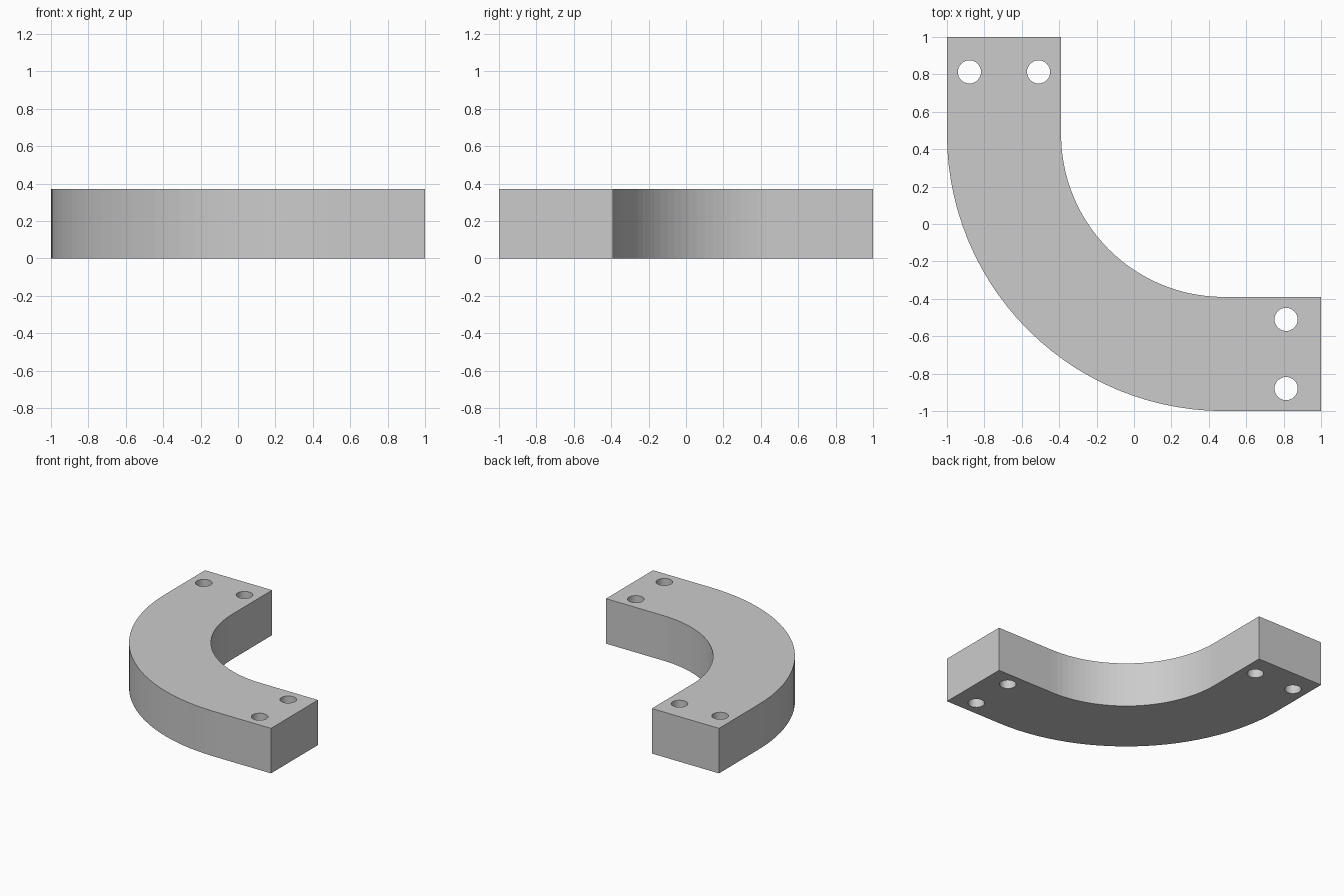
import bpy, bmesh
from math import cos, sin, pi

if "Cube" in bpy.data.objects:
    bpy.data.objects.remove(bpy.data.objects["Cube"])

HEIGHT, WIDTH, CENTRE = 0.37, 0.61, 0.48
HOLE_R, SEGS = 0.062, 28


def arc(cx, cy, r, a0, a1, n):
    return [(cx + r * cos(a0 + (a1 - a0) * i / n),
             cy + r * sin(a0 + (a1 - a0) * i / n)) for i in range(n + 1)]


def add_loop(curve, pts):
    spline = curve.splines.new('POLY')
    spline.points.add(len(pts) - 1)
    for p, (x, y) in zip(spline.points, pts):
        p.co = (x, y, 0, 1)
    spline.use_cyclic_u = True


curve = bpy.data.curves.new("elbow_profile", 'CURVE')
curve.dimensions = '2D'
curve.fill_mode = 'BOTH'
curve.extrude = HEIGHT / 2

# Bent bar outline: outer arc, straight end, inner arc, straight end
outer_r = 1 + CENTRE
inner_r = outer_r - WIDTH
inner = -1 + WIDTH
add_loop(curve, [(-1, 1)] + arc(CENTRE, CENTRE, outer_r, pi, 1.5 * pi, SEGS)
         + [(1, -1), (1, inner)]
         + arc(CENTRE, CENTRE, inner_r, 1.5 * pi, pi, SEGS) + [(inner, 1)])

# Two bolt holes through each end
for d in (-0.88, -0.51):
    for x, y in ((d, 0.813), (0.813, d)):
        add_loop(curve, arc(x, y, HOLE_R, 0, 2 * pi, 32)[:-1])

# Turn the filled profile into one solid mesh standing on the ground
bar = bpy.data.objects.new("elbow_bracket", curve)
bpy.context.collection.objects.link(bar)
bpy.context.view_layer.objects.active = bar
bar.select_set(True)
bpy.ops.object.convert(target='MESH')
bar = bpy.context.object
bar.name = "elbow_bracket"
bm = bmesh.new()
bm.from_mesh(bar.data)
bmesh.ops.remove_doubles(bm, verts=bm.verts, dist=0.0001)
bmesh.ops.translate(bm, verts=bm.verts, vec=(0, 0, HEIGHT / 2))
bmesh.ops.recalc_face_normals(bm, faces=bm.faces)
for f in bm.faces:
    f.smooth = False
bm.to_mesh(bar.data)
bm.free()
